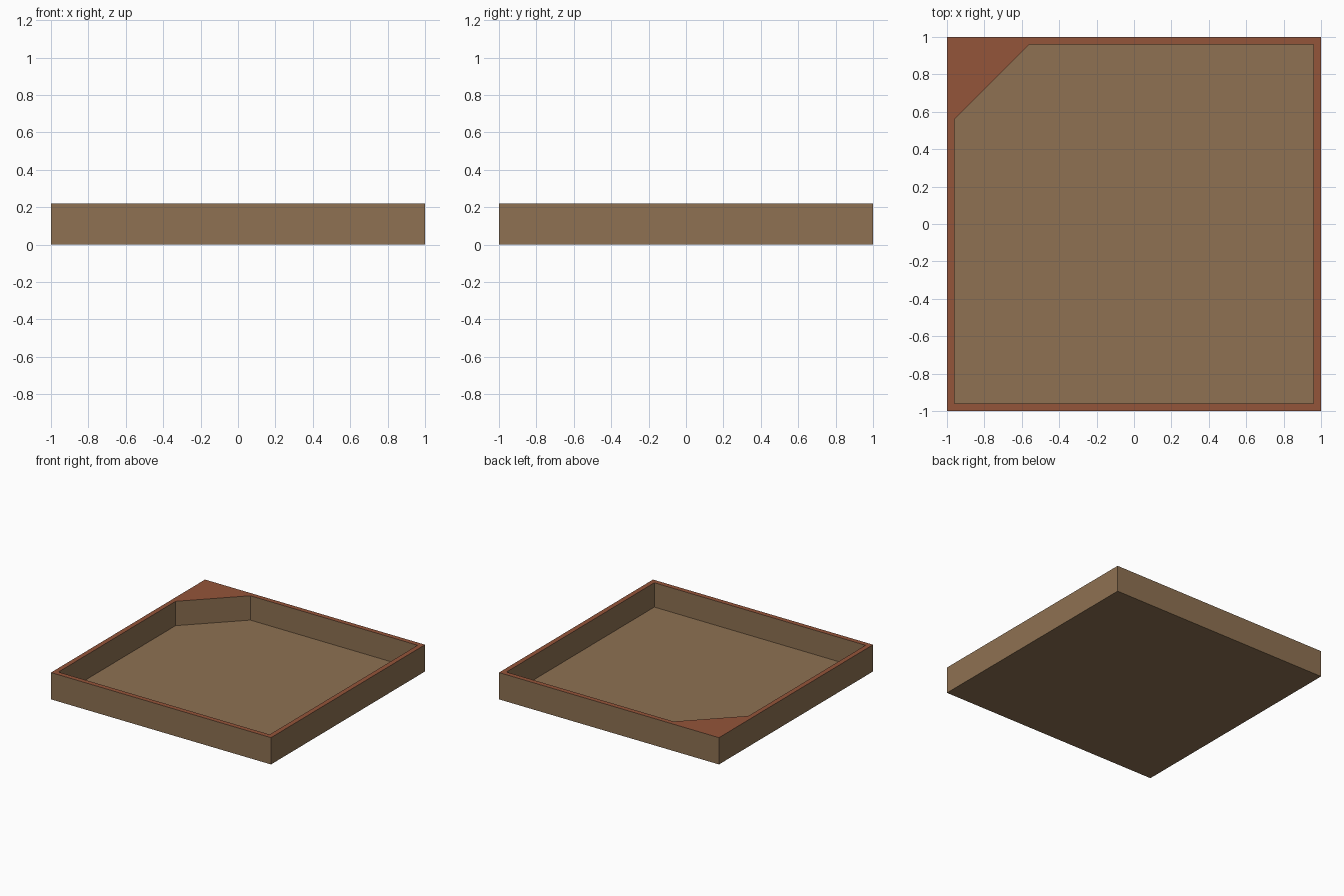
import bpy, bmesh

if "Cube" in bpy.data.objects:
    bpy.data.objects.remove(bpy.data.objects["Cube"])

R, T, CH = 1.0, 0.04, 0.40      # outer half size, rim width, corner cut
H, FLOOR = 0.22, 0.02           # wall height, floor level
I = R - T


def material(name, rgb):
    m = bpy.data.materials.new(name)
    m.diffuse_color = (*rgb, 1.0)
    m.use_nodes = True
    m.node_tree.nodes["Principled BSDF"].inputs["Base Color"].default_value = m.diffuse_color
    return m


tan = material("tan_wood", (0.271, 0.165, 0.084))
red = material("red_brown_rim", (0.296, 0.089, 0.042))

# Profiles run counter-clockwise, starting at the front left
outer = [(-R, -R), (R, -R), (R, R), (-R, R)]
inner = [(-I, -I), (I, -I), (I, I), (-I + CH, I), (-I, I - CH)]

bm = bmesh.new()


def ring(points, z):
    return [bm.verts.new((x, y, z)) for x, y in points]


def walls(a, b):
    n = len(a)
    for i in range(n):
        j = (i + 1) % n
        bm.faces.new((a[i], a[j], b[j], b[i]))


# Outer shell with underside
base, top = ring(outer, 0), ring(outer, H)
bm.faces.new(base[::-1])
walls(base, top)

# Recess with one cut corner
lip, floor = ring(inner, H), ring(inner, FLOOR)
walls(lip, floor)
bm.faces.new(floor)

# Rim: four strips plus the corner triangle
strips = [(0, 1, 1, 0), (1, 2, 2, 1), (2, 3, 3, 2), (3, 0, 0, 4)]
rim = [bm.faces.new((top[a], top[b], lip[c], lip[d])) for a, b, c, d in strips]
rim.append(bm.faces.new((top[3], lip[4], lip[3])))
for f in rim:
    f.material_index = 1

bmesh.ops.recalc_face_normals(bm, faces=bm.faces)
mesh = bpy.data.meshes.new("tray")
bm.to_mesh(mesh)
bm.free()
mesh.materials.append(tan)
mesh.materials.append(red)
bpy.context.collection.objects.link(bpy.data.objects.new("tray", mesh))
